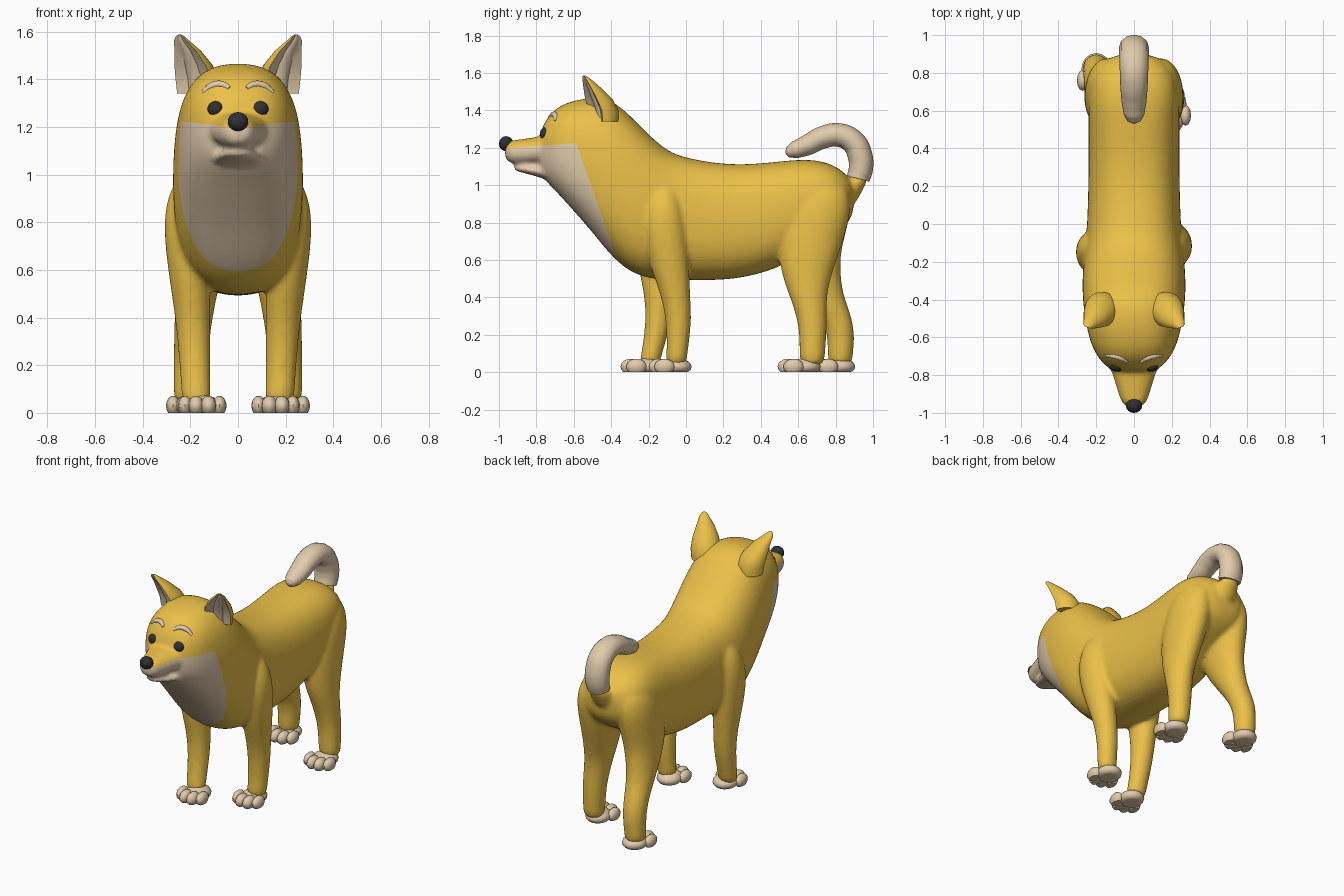
import bpy, bmesh
from math import sin, cos, pi, radians
from mathutils import Vector, Matrix
from mathutils.bvhtree import BVHTree

if "Cube" in bpy.data.objects:
    bpy.data.objects.remove(bpy.data.objects["Cube"])


def material(name, rgb):
    m = bpy.data.materials.new(name)
    m.diffuse_color = (*rgb, 1)
    m.use_nodes = True
    m.node_tree.nodes["Principled BSDF"].inputs["Base Color"].default_value = m.diffuse_color
    return m


GOLD = material("gold_fur", (0.83, 0.53, 0.065))
CREAM = material("cream_fur", (0.76, 0.60, 0.41))
BLACK = material("black", (0.03, 0.03, 0.035))


def make(name, bm, *mats, angle=180):
    bmesh.ops.recalc_face_normals(bm, faces=bm.faces)
    me = bpy.data.meshes.new(name)
    bm.to_mesh(me)
    bm.free()
    for m in mats:
        me.materials.append(m)
    for p in me.polygons:
        p.use_smooth = True
    if angle < 180:
        me.set_sharp_from_angle(angle=radians(angle))
    ob = bpy.data.objects.new(name, me)
    bpy.context.collection.objects.link(ob)
    return ob


def loft(bm, rings):
    """Skin a list of rings and cap both ends; returns the side faces by ring."""
    vs = [[bm.verts.new(p) for p in r] for r in rings]
    n = len(vs[0])
    bm.faces.new(vs[0])
    bm.faces.new(vs[-1])
    return [[bm.faces.new((a[i], a[(i + 1) % n], b[(i + 1) % n], b[i])) for i in range(n)]
            for a, b in zip(vs, vs[1:])]


def power(v, e):
    return (1 if v > 0 else -1) * abs(v) ** e


def slices(bm, rows, n=2.5, seg=20):
    """Upright slices along y: (y, bottom, top, half width)."""
    rings = []
    for y, b, t, w in rows:
        angs = [2 * pi * i / seg for i in range(seg)]
        rings.append([(w * power(cos(a), 2 / n), y, (b + t) / 2 + (t - b) / 2 * power(sin(a), 2 / n))
                      for a in angs])
    loft(bm, rings)


def stack(bm, rows, side=1, shift=lambda z: 0, seg=16):
    """Level slices along z: (z, y0, y1, x0, x1)."""
    rings = []
    for z, y0, y1, x0, x1 in rows:
        rings.append([(side * ((x0 + x1) / 2 + (x1 - x0) / 2 * cos(2 * pi * i / seg)),
                       (y0 + y1) / 2 + (y1 - y0) / 2 * sin(2 * pi * i / seg) + shift(z), z)
                      for i in range(seg)])
    loft(bm, rings)


def ball(bm, loc, scale, seg=16):
    mat = Matrix.Translation(loc) @ Matrix.Diagonal((*scale, 1))
    bmesh.ops.create_uvsphere(bm, u_segments=seg, v_segments=seg * 2 // 3, radius=1, matrix=mat)


# Trunk, neck and head
bm = bmesh.new()
slices(bm, [(-.79, 1.09, 1.24, .08), (-.77, 1.05, 1.31, .125), (-.74, 1.01, 1.365, .165), (-.69, .96, 1.42, .205),
            (-.61, .87, 1.455, .24), (-.5, .745, 1.475, .262), (-.4, .615, 1.465, .275),
            (-.3, .53, 1.38, .277), (-.2, .497, 1.275, .27), (-.1, .49, 1.185, .26),
            (0, .49, 1.148, .25), (.25, .485, 1.105, .243), (.5, .55, 1.13, .243),
            (.65, .65, 1.145, .245), (.78, .72, 1.12, .23), (.86, .78, 1.06, .17), (.9, .86, 1.0, .09)])
# Muzzle and lower jaw
slices(bm, [(-.68, 1.11, 1.27, .16), (-.78, 1.115, 1.262, .12), (-.87, 1.11, 1.247, .092),
            (-.94, 1.115, 1.24, .07), (-.97, 1.14, 1.225, .045)], 2.3)
slices(bm, [(-.66, 1.0, 1.10, .15), (-.79, 1.045, 1.105, .10), (-.87, 1.065, 1.105, .072),
            (-.925, 1.08, 1.105, .035)], 2.2)
# Front and back legs, left and right in different steps
front = [(.03, -.11, .005, .11, .235), (.1, -.105, .008, .115, .24), (.25, -.105, .032, .115, .25),
         (.4, -.13, .025, .115, .265), (.55, -.19, .02, .115, .288), (.75, -.24, .005, .115, .315),
         (.9, -.225, -.015, .12, .305), (1.02, -.17, -.07, .14, .24)]
back = [(.03, .61, .74, .14, .27), (.1, .605, .745, .135, .272), (.25, .605, .757, .125, .272),
        (.4, .555, .752, .105, .268), (.5, .515, .775, .085, .265), (.62, .49, .815, .055, .265),
        (.75, .49, .86, .035, .265), (.9, .53, .895, .025, .26), (1.04, .6, .85, .05, .21)]
stack(bm, front, 1)
stack(bm, front, -1, lambda z: -.15 * max(0, 1 - z))
stack(bm, back, 1)
stack(bm, back, -1, lambda z: .15 * min(1, max(0, 1 - (z - .25) / .4)))
# Tail root
stack(bm, [(.85, .72, .88, -.08, .08), (.97, .8, .945, -.08, .08), (1.055, .865, .99, -.07, .07)])
raw = make("raw_body", bm)

# Fuse everything into one smooth skin
s = raw.modifiers.new("round", 'SUBSURF')
s.levels = s.render_levels = 2
r = raw.modifiers.new("fuse", 'REMESH')
r.mode, r.voxel_size = 'VOXEL', .013
r = raw.modifiers.new("soften", 'SMOOTH')
r.factor, r.iterations = .5, 6
dg = bpy.context.evaluated_depsgraph_get()
bm = bmesh.new()
bm.from_mesh(raw.evaluated_get(dg).to_mesh())
bpy.data.objects.remove(raw)

# Cream bib and muzzle, cut with clean borders
chest_co, chest_no = Vector((0, -.585, 1.22)), Vector((0, .67, -.24)).normalized()
chest_no = Vector((0, .67, .235)).normalized()
lip_co, lip_no = Vector((0, -.585, 1.225)), Vector((0, -.07, 1)).normalized()
for co, no in ((chest_co, chest_no), (lip_co, lip_no)):
    bmesh.ops.bisect_plane(bm, geom=bm.verts[:] + bm.edges[:] + bm.faces[:], dist=1e-5,
                           plane_co=co, plane_no=no)
for f in bm.faces:
    c = f.calc_center_median()
    f.material_index = int((c - chest_co).dot(chest_no) < 0 and (c - lip_co).dot(lip_no) < 0 and c.z > .5)
skin = BVHTree.FromBMesh(bm)
make("body", bm, GOLD, CREAM)


def on_face(x, z):
    return skin.ray_cast(Vector((x, -2, z)), Vector((0, 1, 0)))[0]


def tube(name, points, radii, depth, mat, widen=1):
    cu = bpy.data.curves.new(name, 'CURVE')
    cu.dimensions, cu.bevel_depth, cu.bevel_resolution = '3D', depth, 4
    cu.use_fill_caps, cu.resolution_u = True, 6
    sp = cu.splines.new('BEZIER')
    sp.bezier_points.add(len(points) - 1)
    for b, p, rad in zip(sp.bezier_points, points, radii):
        b.co, b.radius = p, rad
        b.handle_left_type = b.handle_right_type = 'AUTO'
    tmp = bpy.data.objects.new(name + "_path", cu)
    bpy.context.collection.objects.link(tmp)
    g = bmesh.new()
    g.from_mesh(tmp.evaluated_get(bpy.context.evaluated_depsgraph_get()).to_mesh())
    bpy.data.objects.remove(tmp)
    bmesh.ops.scale(g, vec=(widen, 1, 1), verts=g.verts)
    make(name, g, mat, angle=60)


# Curled tail
path = [(.92, 1.035), (.935, 1.09), (.93, 1.16), (.895, 1.23), (.82, 1.268), (.73, 1.255),
        (.65, 1.215), (.58, 1.188), (.545, 1.178), (.532, 1.176)]
tube("tail", [(0, y, z) for y, z in path], [.95, 1, 1.02, 1, .97, .93, .85, .7, .45, .12], .065, CREAM, 1.2)

# Paws with four toes
for name, x, y in (("front_paw_right", .158, -.2), ("front_paw_left", -.15, -.35),
                   ("back_paw_right", .2, .49), ("back_paw_left", -.2, .675)):
    bm = bmesh.new()
    ball(bm, (x, y + .145, .03), (.078, .085, .045))
    for dx, dy, w in ((-.072, .085, .03), (-.026, .055, .034), (.026, .055, .034), (.072, .085, .03)):
        ball(bm, (x + dx, y + dy, .03), (w, .055, .042), 12)
    for v in bm.verts:
        v.co.z = max(v.co.z, 0)
    make(name, bm, CREAM, angle=50)

# Ears, scooped on the front
ear = [(1.34, .165, .09, -.445, .085), (1.4, .17, .092, -.45, .09), (1.46, .187, .08, -.475, .082),
       (1.52, .211, .055, -.507, .053), (1.56, .236, .033, -.53, .03), (1.58, .243, .018, -.542, .015),
       (1.587, .245, .006, -.546, .005)]
seg, look = 28, Vector((.45, -.89))
for side, name in ((1, "ear_right"), (-1, "ear_left")):
    bm, rings = bmesh.new(), []
    scoop = [Vector((cos(2 * pi * i / seg), sin(2 * pi * i / seg))).dot(look) > .6 for i in range(seg)]
    for z, cx, rx, cy, ry in ear:
        rings.append([(side * (cx + rx * cos(2 * pi * i / seg) * (.45 if scoop[i] else 1)),
                       cy + ry * sin(2 * pi * i / seg) * (.35 if scoop[i] else 1), z) for i in range(seg)])
    for band in loft(bm, rings):
        for i, f in enumerate(band):
            f.material_index = int(scoop[i] or scoop[(i + 1) % seg])
    make(name, bm, GOLD, CREAM, angle=50)

# Eyes and brows
for side, name in ((1, "right"), (-1, "left")):
    bm = bmesh.new()
    ball(bm, on_face(side * .093, 1.275) + Vector((0, .012, 0)), (.035, .026, .033))
    make("eye_" + name, bm, BLACK)
    spots = [(.035, 1.362), (.07, 1.378), (.11, 1.372), (.148, 1.343)]
    tube("brow_" + name, [on_face(side * x, z) + Vector((0, .006, 0)) for x, z in spots],
         [.7, 1, 1, .6], .015, CREAM)

# Nose
bm = bmesh.new()
ball(bm, (0, -.962, 1.222), (.043, .038, .04))
make("nose", bm, BLACK)
